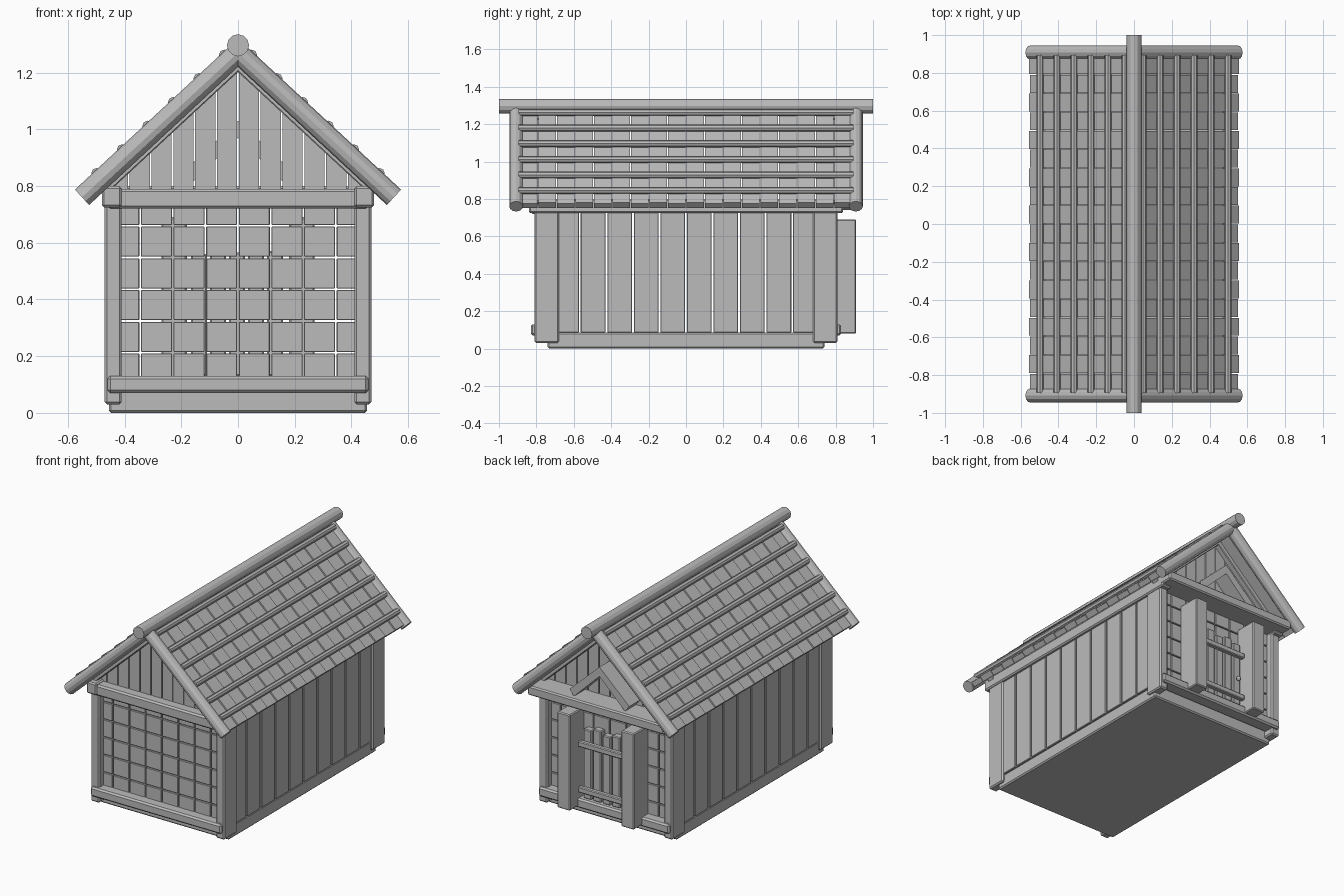
import bpy, bmesh, math
from mathutils import Matrix, Vector

cube = bpy.data.objects.get("Cube")
if cube:
    bpy.data.objects.remove(cube, do_unlink=True)

timber = bpy.data.materials.new("grey timber")
timber.use_nodes = True
timber.diffuse_color = (0.5, 0.5, 0.5, 1)
timber.node_tree.nodes["Principled BSDF"].inputs["Base Color"].default_value = (0.5, 0.5, 0.5, 1)


def finish(name, bm, bevel=0.0):
    bmesh.ops.recalc_face_normals(bm, faces=bm.faces)
    mesh = bpy.data.meshes.new(name)
    bm.to_mesh(mesh)
    bm.free()
    mesh.materials.append(timber)
    ob = bpy.data.objects.new(name, mesh)
    bpy.context.collection.objects.link(ob)
    if bevel:
        mod = ob.modifiers.new("soft_edges", 'BEVEL')
        mod.width = bevel
        mod.segments = 1
    return ob


def boxes(name, spans, bevel=0.0, frame=Matrix()):
    """One object from boxes given as (x0, x1, y0, y1, z0, z1)."""
    bm = bmesh.new()
    for x0, x1, y0, y1, z0, z1 in spans:
        place = Matrix.Translation(((x0 + x1) / 2, (y0 + y1) / 2, (z0 + z1) / 2))
        size = Matrix.Diagonal((x1 - x0, y1 - y0, z1 - z0, 1))
        bmesh.ops.create_cube(bm, size=1, matrix=frame @ place @ size)
    return finish(name, bm, bevel)


def logs(name, pairs, radius, sides):
    """One object from round logs given by their two end points."""
    bm = bmesh.new()
    for a, b in pairs:
        a, b = Vector(a), Vector(b)
        turn = (b - a).to_track_quat('Z', 'Y').to_matrix().to_4x4()
        bmesh.ops.create_cone(bm, cap_ends=True, segments=sides, radius1=radius,
                              radius2=radius, depth=(b - a).length,
                              matrix=Matrix.Translation((a + b) / 2) @ turn)
    return finish(name, bm)


def prisms(name, outlines, y0, y1, bevel=0.0):
    """One object from x-z outlines extruded along y."""
    bm = bmesh.new()
    for pts in outlines:
        face = bm.faces.new([bm.verts.new((x, y0, z)) for x, z in pts])
        out = bmesh.ops.extrude_face_region(bm, geom=[face])
        moved = [v for v in out["geom"] if isinstance(v, bmesh.types.BMVert)]
        bmesh.ops.translate(bm, verts=moved, vec=(0, y1 - y0, 0))
    return finish(name, bm, bevel)


APEX, SLOPE = 1.27, math.atan(0.927)
LENGTH = 0.55 / math.cos(SLOPE)


def roof_frame(s):
    """Local x runs down the slope, z points out of the roof."""
    c, n = math.cos(SLOPE), math.sin(SLOPE)
    return Matrix(((s * c, 0, s * n, 0), (0, 1, 0, 0), (-n, 0, c, APEX), (0, 0, 0, 1)))


# Base and corner frame
boxes("floor_base", [(-0.455, 0.455, -0.74, 0.74, 0, 0.085)], 0.008)
for s, side in ((1, "left"), (-1, "right")):
    for e, end in ((-1, "front"), (1, "back")):
        xs, ys = sorted((s * 0.41, s * 0.47)), sorted((e * 0.68, e * 0.81))
        boxes(f"{end}_{side}_corner_post", [(*xs, *ys, 0.03, 0.74)], 0.008)
    xs = sorted((s * 0.41, s * 0.48))
    boxes(f"{side}_wall_plate", [(*xs, -0.84, 0.84, 0.725, 0.8)], 0.008)

    # Side wall planks
    pitch, xs = 0.142, sorted((s * 0.435, s * 0.46))
    boxes(f"{side}_wall_planks",
          [(*xs, k * pitch + 0.005, (k + 1) * pitch - 0.005, 0.085, 0.75) for k in range(-5, 5)], 0.003)

# End walls, front and back
columns = [-0.43, -0.345, -0.23, -0.115, 0, 0.115, 0.23, 0.345, 0.43]
for e, end in ((-1, "front"), (1, "back")):
    ys = sorted((e * 0.735, e * 0.765))
    tiles = [(a + 0.003, b - 0.003, *ys, 0.1 + r * 0.112 + 0.003, 0.1 + (r + 1) * 0.112 - 0.003)
             for a, b in zip(columns, columns[1:]) for r in range(6)]
    boxes(f"{end}_wall_panels", tiles, 0.002)
    ys = sorted((e * 0.74, e * 0.83))
    boxes(f"{end}_sill_beam", [(-0.46, 0.46, *ys, 0.07, 0.13)], 0.01)

    # Gable planks cut to the roof slope
    outlines = []
    for k in range(-6, 6):
        a, b = k * 0.077 + 0.003, (k + 1) * 0.077 - 0.003
        top = [1.235 - 0.927 * abs(x) for x in (a, b)]
        outlines.append([(a, 0.76), (b, 0.76), (b, top[1]), (a, top[0])])
    prisms(f"{end}_gable_planks", outlines, e * 0.735, e * 0.765)
boxes("front_tie_beam", [(-0.46, 0.46, -0.83, -0.73, 0.72, 0.79)], 0.01)
boxes("back_tie_beam", [(-0.48, 0.48, 0.74, 0.91, 0.74, 0.8)], 0.008)

# Roof
for s, side in ((1, "left"), (-1, "right")):
    frame = roof_frame(s)
    width = 1.78 / 18
    boards = []
    for k in range(18):
        y, lift = -0.89 + k * width, 0.006 * (k % 2)
        boards.append((0, LENGTH - 0.01, y + 0.002, y + width - 0.002, -0.02, 0.012 + lift))
    boxes(f"{side}_roof_boards", boards, 0, frame)
    boxes(f"{side}_gable_rafters", [(0.01, LENGTH - 0.06, *sorted((e * 0.75, e * 0.8)), -0.05, -0.018)
                                    for e in (-1, 1)], 0.004, frame)
    battens = []
    for k in range(6):
        u = (0.03 + 0.09 * k) / math.cos(SLOPE)
        battens.append((frame @ Vector((u, -0.895, 0.027)), frame @ Vector((u, 0.895, 0.027))))
    logs(f"{side}_roof_battens", battens, 0.019, 8)
    logs(f"{side}_barge_logs", [(frame @ Vector((0, e * 0.908, 0)), frame @ Vector((LENGTH, e * 0.908, 0)))
                                for e in (-1, 1)], 0.037, 12)
logs("ridge_log", [((0, -1, 1.296), (0, 1, 1.296))], 0.039, 12)

# Back doorway
for s, side in ((1, "left"), (-1, "right")):
    xs = sorted((s * 0.18, s * 0.27))
    boxes(f"{side}_door_post", [(*xs, 0.76, 0.91, 0.08, 0.69)], 0.006)
tops = [0.56, 0.58, 0.565, 0.585, 0.57]
boxes("door_planks", [(-0.165 + k * 0.067, -0.165 + k * 0.067 + 0.055, 0.76, 0.805, 0.13, t)
                      for k, t in enumerate(tops)], 0.005)
boxes("door_battens", [(-0.18, 0.18, 0.8, 0.83, z, z + 0.035) for z in (0.17, 0.46)], 0.005)
bm = bmesh.new()
bmesh.ops.create_uvsphere(bm, u_segments=10, v_segments=6, radius=0.015,
                          matrix=Matrix.Translation((-0.14, 0.82, 0.31)))
finish("door_knob", bm)

# Chevron above the doorway
prisms("door_chevron", [[(0, 1.03), (s * 0.21, 0.835), (s * 0.18, 0.795), (0, 0.97)] for s in (1, -1)],
       0.75, 0.87)
